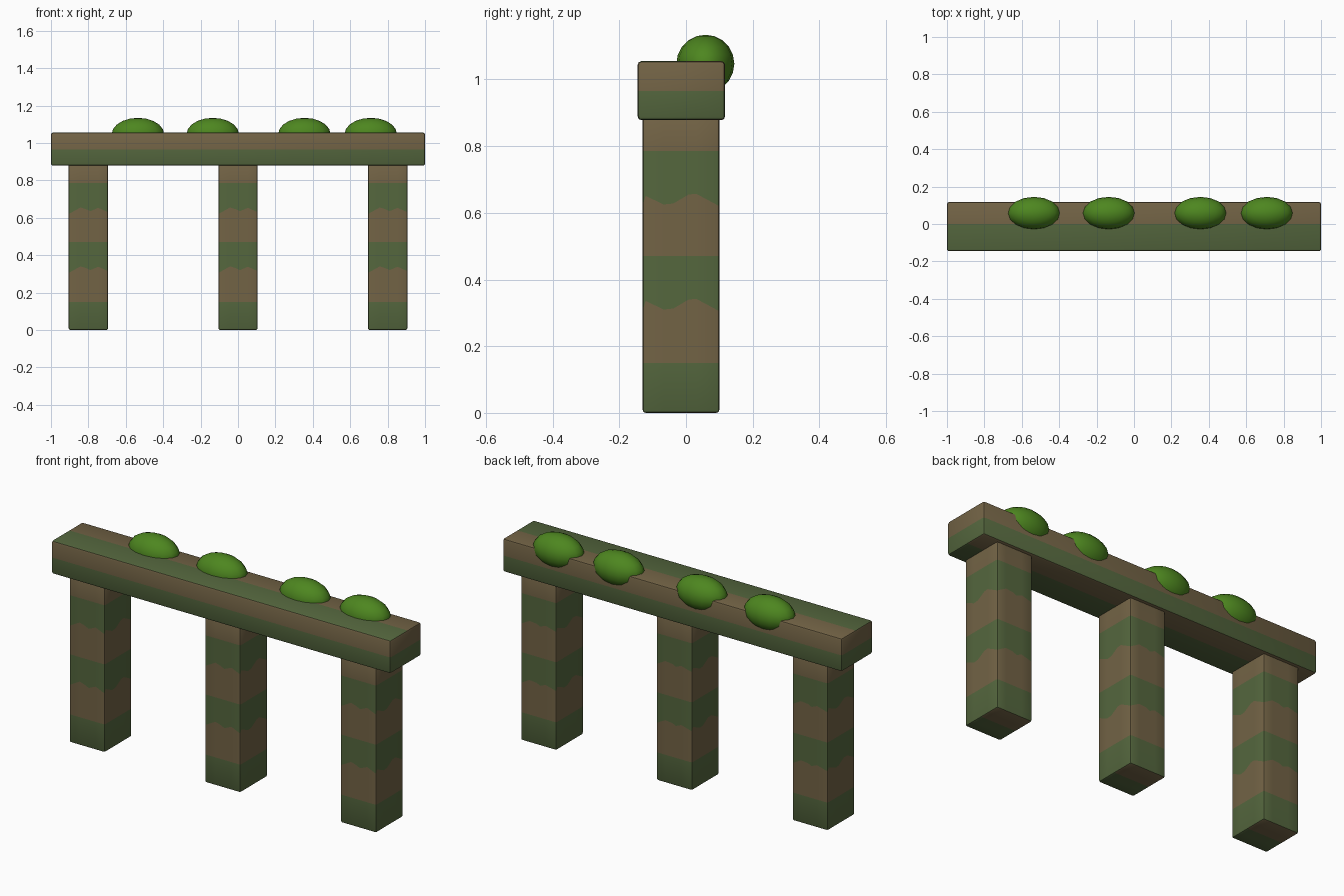
import bpy, bmesh
from mathutils import Matrix, Vector

default = bpy.data.objects.get("Cube")
if default:
    bpy.data.objects.remove(default)


def material(name, rgb):
    m = bpy.data.materials.new(name)
    m.use_nodes = True
    m.diffuse_color = (*rgb, 1)
    m.node_tree.nodes["Principled BSDF"].inputs["Base Color"].default_value = (*rgb, 1)
    return m


MOSS = material("moss green", (0.09, 0.135, 0.048))
EARTH = material("earth brown", (0.17, 0.125, 0.06))
LEAF = material("leaf green", (0.075, 0.24, 0.014))


def bevelled_box(low, high, bevel):
    low, high = Vector(low), Vector(high)
    bm = bmesh.new()
    bmesh.ops.create_cube(bm, size=1)
    bmesh.ops.scale(bm, vec=high - low, verts=bm.verts)
    bmesh.ops.translate(bm, vec=(low + high) / 2, verts=bm.verts)
    bmesh.ops.bevel(bm, geom=bm.edges[:], offset=bevel, segments=2,
                    profile=0.5, affect='EDGES')
    return bm


def cut(bm, axis, value):
    point, normal = Vector((0, 0, 0)), Vector((0, 0, 0))
    point[axis], normal[axis] = value, 1
    bmesh.ops.bisect_plane(bm, geom=bm.verts[:] + bm.edges[:] + bm.faces[:],
                           plane_co=point, plane_no=normal)


def finish(bm, name, *mats):
    mesh = bpy.data.meshes.new(name)
    bm.to_mesh(mesh)
    bm.free()
    obj = bpy.data.objects.new(name, mesh)
    for m in mats:
        mesh.materials.append(m)
    bpy.context.collection.objects.link(obj)
    bpy.ops.object.select_all(action='DESELECT')
    obj.select_set(True)
    bpy.context.view_layer.objects.active = obj
    bpy.ops.object.shade_smooth_by_angle(angle=0.61)
    return obj


# Wavy band edge: height offset along a face, u from -1 to 1
SIDE_WAVE = [(-1, .015), (-.45, -.015), (-.2, -.012), (.2, .015), (.4, .017), (1, -.02)]
FRONT_WAVE = [(-1, -.02), (-.4, .015), (-.1, .005), (.1, -.005), (.5, .013), (1, -.01)]


def wave(points, u):
    u = max(-1, min(1, u))
    for (a, ha), (b, hb) in zip(points, points[1:]):
        if u <= b:
            return ha + (hb - ha) * (u - a) / (b - a)


# Pillars with alternating moss and earth bands
WAVY = (0.325, 0.64)
BANDS = (0.15, WAVY[0], 0.47, WAVY[1], 0.785)
MID_Y, HALF_X, HALF_Y = -0.015, 0.105, 0.115


def pillar(name, x):
    bm = bevelled_box((x - HALF_X, MID_Y - HALF_Y, 0),
                      (x + HALF_X, MID_Y + HALF_Y, 0.89), 0.009)
    for u, _ in FRONT_WAVE[1:-1]:
        cut(bm, 0, x + u * HALF_X)
    for u, _ in SIDE_WAVE[1:-1]:
        cut(bm, 1, MID_Y + u * HALF_Y)
    cut(bm, 1, MID_Y)
    for z in BANDS:
        cut(bm, 2, z)
    for f in bm.faces:
        c = f.calc_center_median()
        band = sum(c.z > z for z in BANDS)
        f.material_index = band % 2
        if f.normal.z < -0.9:
            f.material_index = int(c.y > MID_Y)
    for v in bm.verts:
        if any(abs(v.co.z - z) < 1e-4 for z in WAVY):
            dx, dy = (v.co.x - x) / HALF_X, (v.co.y - MID_Y) / HALF_Y
            if abs(dy) > abs(dx):
                v.co.z += wave(FRONT_WAVE, dx if dy < 0 else -dx)
            else:
                v.co.z += wave(SIDE_WAVE, dy if dx > 0 else -dy)
    finish(bm, name, MOSS, EARTH)


for name, x in (("right_pillar", -0.8), ("middle_pillar", 0), ("left_pillar", 0.8)):
    pillar(name, x)

# Beam: each face split lengthwise into moss and earth
bm = bevelled_box((-1, -0.145, 0.878), (1, 0.117, 1.055), 0.011)
cut(bm, 1, 0)
cut(bm, 2, 0.966)
for f in bm.faces:
    c = f.calc_center_median()
    earth = c.y > 0 if abs(f.normal.z) > 0.75 else c.z > 0.966
    f.material_index = int(earth)
finish(bm, "beam", MOSS, EARTH)

# Rounded bushes along the back of the beam
for i, x in enumerate((-0.535, -0.135, 0.355, 0.71)):
    bm = bmesh.new()
    bmesh.ops.create_uvsphere(bm, u_segments=16, v_segments=10, radius=1)
    bmesh.ops.transform(bm, verts=bm.verts, matrix=Matrix.Translation((x, 0.058, 1.047))
                        @ Matrix.Diagonal((0.14, 0.087, 0.087, 1)))
    finish(bm, f"bush_{i + 1}", LEAF)
